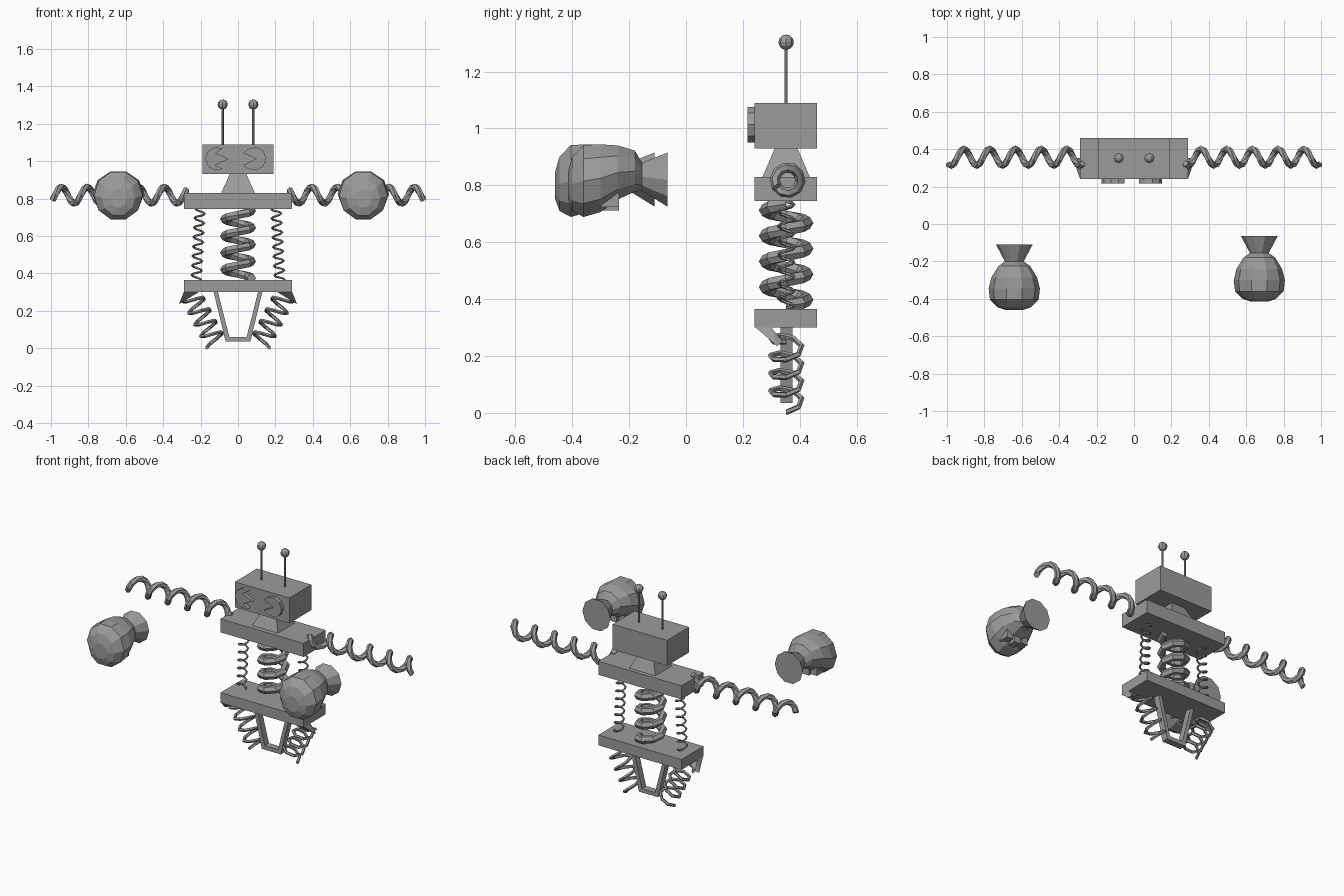
import bpy, bmesh, math
from mathutils import Vector

if "Cube" in bpy.data.objects:
    bpy.data.objects.remove(bpy.data.objects["Cube"])

grey = bpy.data.materials.new("plain grey")
grey.diffuse_color = (0.33, 0.33, 0.33, 1)
grey.use_nodes = True
grey.node_tree.nodes["Principled BSDF"].inputs["Base Color"].default_value = grey.diffuse_color
YC = 0.352  # depth of the robot's centre plane


def add_mesh(name, verts, faces=None):
    """Mesh from faces, or a convex hull of the points when no faces are given."""
    bm = bmesh.new()
    vs = [bm.verts.new(v) for v in verts]
    if faces:
        for f in faces:
            bm.faces.new([vs[i] for i in f])
    else:
        bmesh.ops.convex_hull(bm, input=vs)
    bmesh.ops.recalc_face_normals(bm, faces=bm.faces)
    me = bpy.data.meshes.new(name)
    bm.to_mesh(me)
    bm.free()
    me.materials.append(grey)
    ob = bpy.data.objects.new(name, me)
    bpy.context.collection.objects.link(ob)
    return ob


def box(name, x0, x1, y0, y1, z0, z1):
    return add_mesh(name, [(x, y, z) for x in (x0, x1) for y in (y0, y1) for z in (z0, z1)])


def loft(name, rings):
    """Skin equal-sized rings of points and cap both ends."""
    n = len(rings[0])
    verts = [p for r in rings for p in r]
    faces = [(i * n + k, i * n + (k + 1) % n, (i + 1) * n + (k + 1) % n, (i + 1) * n + k)
             for i in range(len(rings) - 1) for k in range(n)]
    faces += [tuple(range(n)), tuple(range(len(verts) - n, len(verts)))]
    return add_mesh(name, verts, faces)


def spring(name, a, b, radius, wire, turns, u, phase=0, steps=8, sides=6, hand=1):
    """Coil of faceted wire from a to b; u is the direction of angle zero."""
    a, b = Vector(a), Vector(b)
    axis = (b - a).normalized()
    u = Vector(u)
    u = (u - axis * u.dot(axis)).normalized()
    v = axis.cross(u) * hand
    count = round(turns * steps)
    slope = (b - a).length / turns / (2 * math.pi)
    rings = []
    for i in range(count + 1):
        t = phase + 2 * math.pi * i / steps
        out = u * math.cos(t) + v * math.sin(t)
        along = (v * math.cos(t) - u * math.sin(t)) * radius + axis * slope
        side = along.normalized().cross(out)
        c = a + (b - a) * (i / count) + out * radius
        rings.append([c + (out * math.cos(w) + side * math.sin(w)) * wire
                      for w in (2 * math.pi * k / sides for k in range(sides))])
    return loft(name, rings)


def ball(name, c, r):
    bm = bmesh.new()
    bmesh.ops.create_uvsphere(bm, u_segments=8, v_segments=6, radius=r)
    verts = [v.co + Vector(c) for v in bm.verts]
    bm.free()
    return add_mesh(name, verts)


# Head, chest and hip blocks
box("head", -0.19, 0.19, 0.24, 0.46, 0.93, 1.09)
box("chest", -0.29, 0.29, 0.24, 0.46, 0.745, 0.83)
box("hips", -0.29, 0.29, 0.24, 0.46, 0.30, 0.365)

# Tapered neck
add_mesh("neck", [(sx * w, YC + sy * d, z) for w, d, z in ((0.09, 0.083, 0.83), (0.045, 0.04, 0.93))
                  for sx in (-1, 1) for sy in (-1, 1)])

# Eye plates: rounded outside, zigzag on the inside edge
arc = [(0.03 + 0.063 * math.cos(t), 0.063 * math.sin(t))
       for t in (math.radians(60 + 40 * i) for i in range(7))]
for name, cx, sx in (("left_eye", -0.112, 1), ("right_eye", 0.088, -1)):
    if sx == 1:
        zig = [(0.022, -0.035), (0.09, 0.0), (0.022, 0.03)]
    else:
        zig = [(0.09, -0.035), (0.022, 0.0), (0.09, 0.03)]
    outline = [(cx + sx * x + (0.03 if sx < 0 else -0.03), 1.013 + z) for x, z in arc + zig]
    loft(name, [[(x, y, z) for x, z in outline] for y in (0.217, 0.24)])

for s, side in ((-1, "left"), (1, "right")):
    # Antenna rod and tip
    rod = [[(s * 0.082 + 0.006 * math.cos(t), YC + 0.006 * math.sin(t), z)
            for t in (math.pi * k / 3 for k in range(6))] for z in (1.09, 1.29)]
    loft(side + "_antenna_rod", rod)
    ball(side + "_antenna_tip", (s * 0.082, YC, 1.303), 0.027)

    # Coiled arm
    spring(side + "_arm", (s * 0.99, YC + 0.005, 0.818), (s * 0.275, YC + 0.005, 0.818),
           0.045, 0.018, 5.25, (0, -1, -0.6), steps=10, hand=s)

    # Thin waist spring
    spring(side + "_waist_spring", (s * 0.223, YC, 0.365), (s * 0.203, YC, 0.745),
           0.027, 0.006, 7.5, (1, 0, 0), steps=8, sides=5)

    # Leg spring and the bracket that holds it
    spring(side + "_leg_spring", (s * 0.245, YC, 0.275), (s * 0.117, YC, 0.028),
           0.056, 0.01, 4, (s, 0, 0), steps=7, sides=5, hand=s)
    add_mesh(side + "_leg_bracket", [(s * 0.29, 0.245, 0.30), (s * 0.21, 0.245, 0.30),
                                     (s * 0.29, 0.30, 0.30), (s * 0.21, 0.30, 0.30),
                                     (s * 0.316, 0.32, 0.235), (s * 0.30, 0.34, 0.25)])

    # Slanted strut of the lower frame
    add_mesh(side + "_strut", [(s * x, y, z) for y in (0.332, 0.374) for x, z in
                               ((0.13, 0.30), (0.107, 0.30), (0.04, 0.035), (0.066, 0.035))])

# Cross bar of the lower frame
box("cross_bar", -0.06, 0.06, 0.332, 0.374, 0.035, 0.06)

# Thick spine coil
spring("spine_coil", (0, YC, 0.375), (0, YC, 0.735), 0.072, 0.024, 4, (1, 0, 0), steps=8)

# Floating fists: (y, half width, half height, centre height) along the depth
profile = [(-0.415, 0.045, 0.05, 0.80), (-0.40, 0.09, 0.10, 0.805), (-0.36, 0.13, 0.133, 0.815),
           (-0.30, 0.137, 0.125, 0.825), (-0.24, 0.122, 0.10, 0.845), (-0.18, 0.085, 0.076, 0.85),
           (-0.155, 0.05, 0.052, 0.83), (-0.065, 0.098, 0.10, 0.82)]
for side, cx, dy, s in (("left", -0.64, -0.045, -1), ("right", 0.67, 0, 1)):
    loft(side + "_fist", [[(cx + rx * math.cos(t), y + dy, cz + rz * math.sin(t))
                           for t in (2 * math.pi * k / 10 for k in range(10))]
                          for y, rx, rz, cz in profile])
    # Curled fingertips underneath
    for i in range(3):
        x = cx + (i - 1) * 0.055
        box(f"{side}_fingertip_{i + 1}", x - 0.022, x + 0.022,
            -0.30 + dy, -0.235 + dy, 0.712 + 0.012 * abs(i - 1), 0.78)
